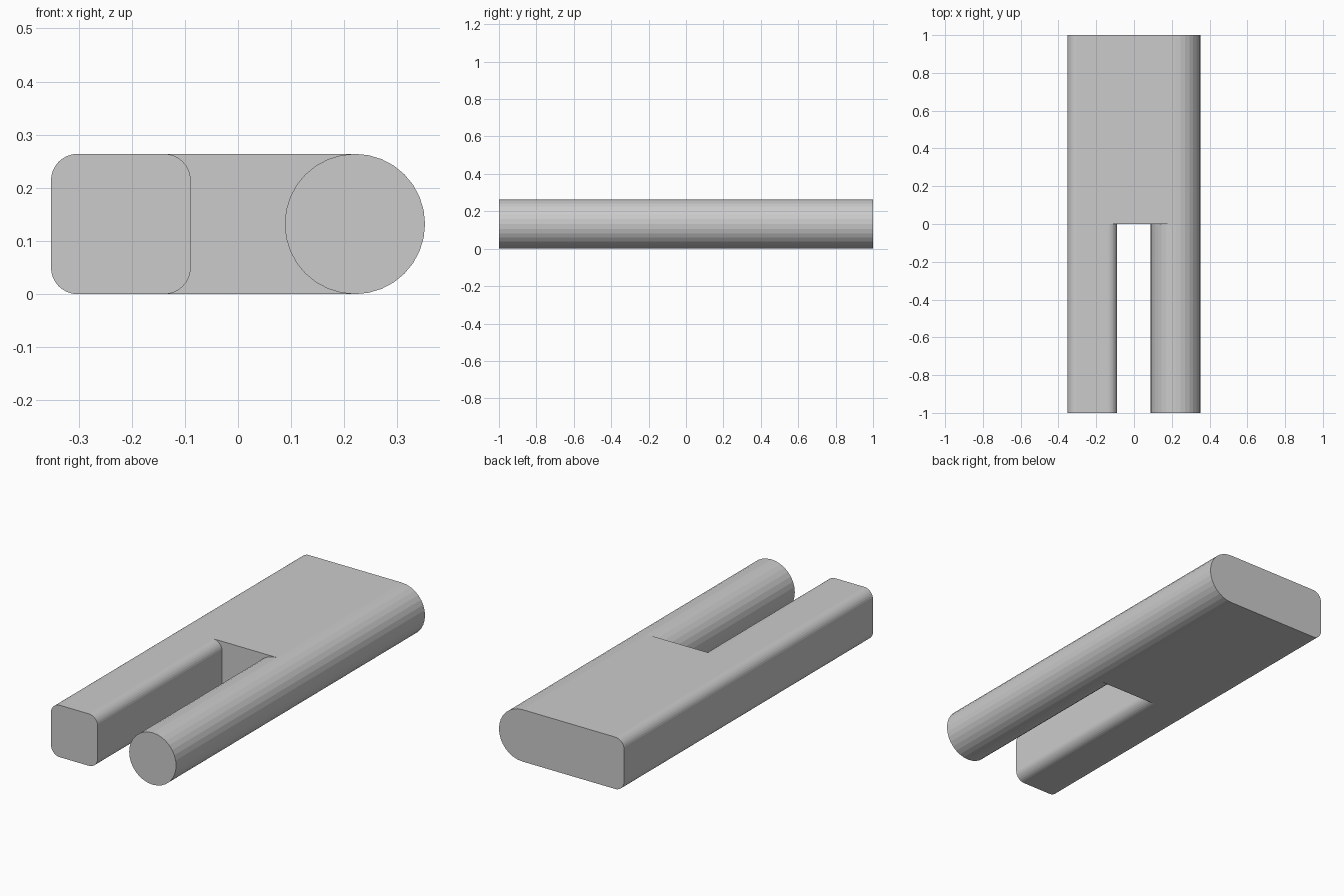
import bpy, bmesh
from math import cos, sin, radians

if "Cube" in bpy.data.objects:
    bpy.data.objects.remove(bpy.data.objects["Cube"])

H = 0.264            # thickness
R = H / 2            # rod radius
X = 0.352            # half width
CORNER = 0.05        # bar corner radius
BAR_W = 0.263


def arc(cx, cz, r, start, end, steps):
    return [(cx + r * cos(radians(start + (end - start) * i / steps)),
             cz + r * sin(radians(start + (end - start) * i / steps)))
            for i in range(steps + 1)]


bm = bmesh.new()


def verts(points):
    return [bm.verts.new((x, 1, z)) for x, z in points]


# Profile halves: rounded square bar on the left, round rod on the right
x0, x1 = -X + CORNER, -X + BAR_W - CORNER
lo, hi = CORNER, H - CORNER
bar_left = verts(arc(x0, hi, CORNER, 90, 180, 8) + arc(x0, lo, CORNER, 180, 270, 8))
bar_right = verts(arc(x1, lo, CORNER, -90, 0, 8) + arc(x1, hi, CORNER, 0, 90, 8))
rod = verts(arc(X - R, R, R, 90, 450 - 11.25, 31))

# Three neighbouring faces sharing edges: bar, web, rod
bar_face = bm.faces.new(bar_left + bar_right)
rod_face = bm.faces.new(rod)
web_face = bm.faces.new(bar_right[::-1] + rod[16::-1])


def extrude(faces, dist):
    out = bmesh.ops.extrude_face_region(bm, geom=faces)["geom"]
    bmesh.ops.translate(bm, vec=(0, -dist, 0),
                        verts=[g for g in out if isinstance(g, bmesh.types.BMVert)])
    return [g for g in out if isinstance(g, bmesh.types.BMFace)]


# Solid rear plate, then the two front prongs
front = extrude([bar_face, web_face, rod_face], 1)
front.sort(key=lambda f: f.calc_center_median().x)
extrude([front[0], front[2]], 1)

# Merge the rear cap and other coplanar faces
bmesh.ops.recalc_face_normals(bm, faces=bm.faces[:])
bmesh.ops.dissolve_limit(bm, angle_limit=radians(0.5), verts=bm.verts[:], edges=bm.edges[:])

mesh = bpy.data.meshes.new("forked_plate")
bm.to_mesh(mesh)
bm.free()
bpy.context.collection.objects.link(bpy.data.objects.new("forked_plate", mesh))
